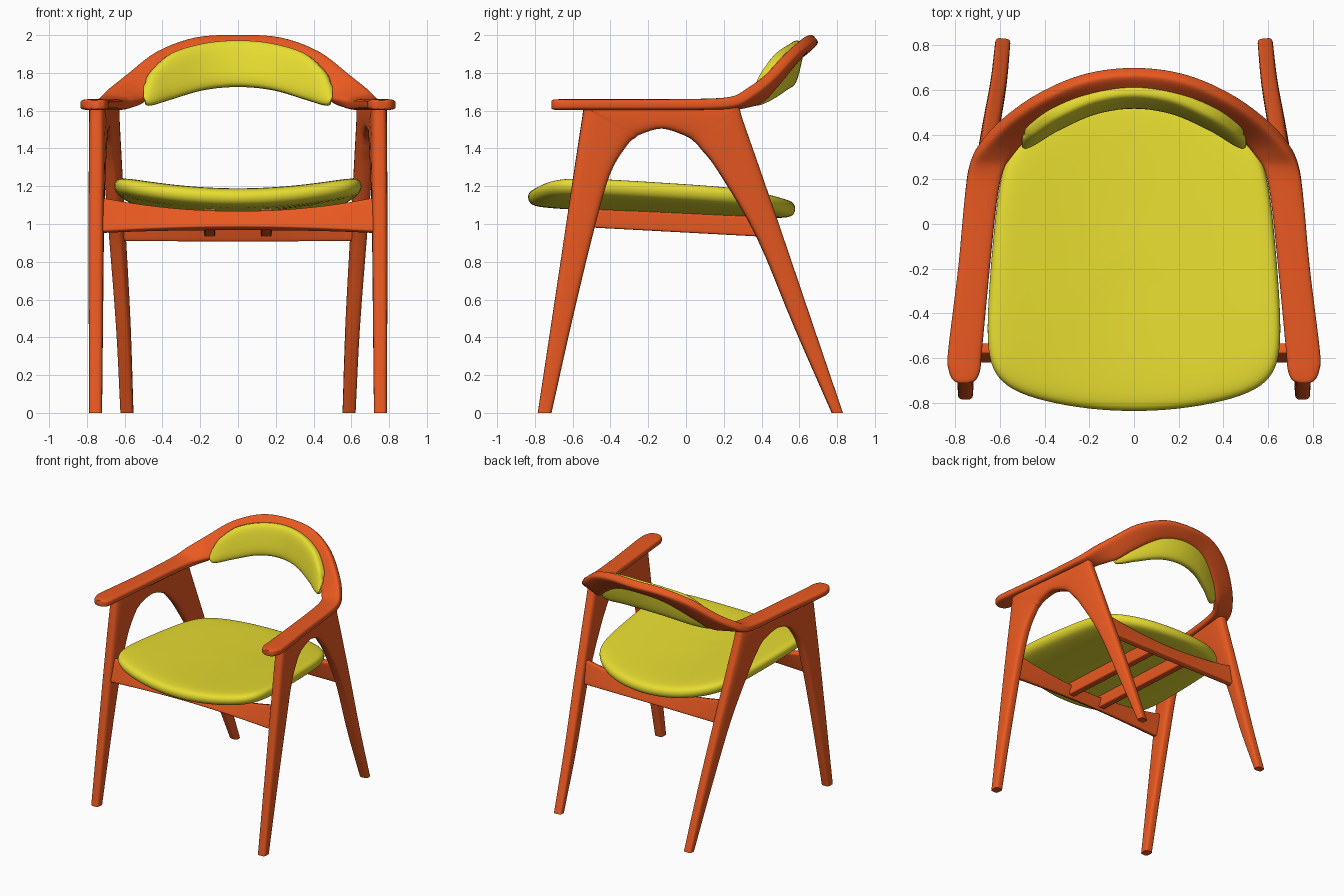
import bpy, bmesh, math
from mathutils import Vector

if "Cube" in bpy.data.objects:
    bpy.data.objects.remove(bpy.data.objects["Cube"])


def material(name, rgb):
    m = bpy.data.materials.new(name)
    m.diffuse_color = (*rgb, 1)
    m.use_nodes = True
    m.node_tree.nodes["Principled BSDF"].inputs["Base Color"].default_value = m.diffuse_color
    return m


WOOD = material("orange_wood", (0.82, 0.10, 0.015))
FABRIC = material("yellow_fabric", (0.80, 0.72, 0.03))


def finish(name, bm, mat, angle=40):
    bmesh.ops.recalc_face_normals(bm, faces=bm.faces)
    me = bpy.data.meshes.new(name)
    bm.to_mesh(me)
    bm.free()
    ob = bpy.data.objects.new(name, me)
    bpy.context.collection.objects.link(ob)
    me.materials.append(mat)
    bpy.ops.object.select_all(action='DESELECT')
    ob.select_set(True)
    bpy.context.view_layer.objects.active = ob
    bpy.ops.object.shade_smooth_by_angle(angle=math.radians(angle))
    return ob


def smooth_path(rows, sub):
    """Catmull-Rom interpolation through rows of numbers."""
    out = []
    for i in range(len(rows) - 1):
        p1, p2 = rows[i], rows[i + 1]
        p0 = rows[i - 1] if i else [2 * a - b for a, b in zip(p1, p2)]
        p3 = rows[i + 2] if i + 2 < len(rows) else [2 * b - a for a, b in zip(p1, p2)]
        for k in range(sub):
            t = k / sub
            out.append([b + 0.5 * t * (c - a + t * (2 * a - 5 * b + 4 * c - d + t * (3 * (b - c) + d - a)))
                        for a, b, c, d in zip(p0, p1, p2, p3)])
    return out + [list(rows[-1])]


def loft(name, rows, mat, sub=4, power=0.5, n=24):
    """Rows are edge point a, edge point b, thickness; sections are rounded rectangles."""
    rows = smooth_path(rows, sub)
    A = [Vector(r[0:3]) for r in rows]
    B = [Vector(r[3:6]) for r in rows]
    mid = [(a + b) / 2 for a, b in zip(A, B)]
    bm = bmesh.new()
    rings = []
    for i, r in enumerate(rows):
        tan = mid[min(i + 1, len(mid) - 1)] - mid[max(i - 1, 0)]
        half = (B[i] - A[i]) / 2
        nor = tan.cross(half).normalized() * r[6] / 2
        ring = []
        for k in range(n):
            t = 2 * math.pi * (k + 0.5) / n
            c, s = math.cos(t), math.sin(t)
            c = math.copysign(abs(c) ** power, c)
            s = math.copysign(abs(s) ** power, s)
            p = mid[i] + half * c + nor * s
            p.z = max(p.z, 0)
            ring.append(bm.verts.new(p))
        rings.append(ring)
    for u, v in zip(rings, rings[1:]):
        for k in range(n):
            bm.faces.new((u[k], u[k - 1], v[k - 1], v[k]))
    bm.faces.new(rings[0])
    bm.faces.new(rings[-1])
    return finish(name, bm, mat)


def mirrored(rows):
    """Continue a right-hand path through x = 0 to the left side."""
    return rows + [(-r[0], r[1], r[2], -r[3], r[4], r[5], r[6]) for r in reversed(rows[:-1])]


# Side frames: front leg, arch and splayed back leg in one piece
def side_x(y):
    pts = [(-0.9, 0.756), (-0.5, 0.75), (0.3, 0.662), (0.45, 0.638), (0.6, 0.608), (0.9, 0.578)]
    for (y0, x0), (y1, x1) in zip(pts, pts[1:]):
        if y <= y1:
            return x0 + (x1 - x0) * (y - y0) / (y1 - y0)


profile = [  # outer y, z, inner y, z, thickness
    (-.785, 0, -.712, 0, .068), (-.705, .53, -.60, .5, .076), (-.63, 1.03, -.485, .976, .082),
    (-.585, 1.33, -.40, 1.27, .086), (-.548, 1.57, -.31, 1.42, .088), (-.54, 1.62, -.27, 1.455, .088),
    (-.50, 1.63, -.24, 1.475, .088), (-.127, 1.63, -.127, 1.505, .088), (.24, 1.63, 0, 1.465, .088),
    (.28, 1.615, .05, 1.43, .088), (.30, 1.55, .085, 1.39, .088), (.387, 1.30, .17, 1.28, .086),
    (.50, .97, .375, .93, .08), (.67, .47, .575, .45, .074), (.83, 0, .772, 0, .068)]
frame = loft("side_frames", [(side_x(a), a, b, side_x(c), c, d, t) for a, b, c, d, t in profile],
             WOOD, power=0.55)
frame.modifiers.new("mirror", 'MIRROR')

# Armrests sweeping up into the back rail
arm = [(.735, -.712, 1.632, .785, -.712, 1.632, .045), (.705, -.695, 1.632, .812, -.695, 1.632, .055),
       (.687, -.65, 1.632, .83, -.65, 1.632, .058), (.68, -.57, 1.632, .832, -.57, 1.632, .058),
       (.645, -.2, 1.632, .787, -.2, 1.632, .058), (.613, .1, 1.632, .757, .12, 1.635, .06),
       (.585, .24, 1.632, .735, .26, 1.65, .065), (.55, .31, 1.635, .69, .345, 1.70, .07),
       (.49, .385, 1.655, .59, .45, 1.785, .07), (.385, .465, 1.745, .43, .565, 1.905, .07),
       (.21, .55, 1.86, .225, .655, 1.975, .07), (0, .59, 1.90, 0, .685, 1.985, .07)]
loft("armrests_and_back_rail", mirrored(arm), WOOD, sub=5, power=0.5)

# Back cushion, curved along the rail
pad = []
for x, lo, hi, t in [(.492, 1.67, 1.71, .02), (.485, 1.635, 1.765, .05), (.45, 1.63, 1.82, .07),
                     (.35, 1.66, 1.905, .08), (.18, 1.71, 1.955, .08), (0, 1.727, 1.97, .08)]:
    y = -0.82 * x * x
    pad.append((x, .542 + y, lo, x, .598 + y, hi, t))
loft("back_cushion", mirrored(pad), FABRIC, sub=5, power=0.62)

# Seat cushion: stacked rings of one outline, dished and tilted
outline = [(0, -.84), (.2, -.83), (.4, -.795), (.55, -.745), (.635, -.665), (.66, -.53), (.65, -.3),
           (.625, 0), (.598, .22), (.545, .36), (.42, .475), (.25, .555), (0, .59)]
outline += [(-x, y) for x, y in outline[-2:0:-1]]


def seat_point(x, y, dz):
    return (x, y, 1.10 - 0.045 * y + 0.07 * (x / 0.62) ** 2 + dz)


bm = bmesh.new()
rings = []
for s, dz in [(.3, -.052), (.65, -.052), (.92, -.05), (.985, -.035), (1.005, 0),
              (.99, .035), (.93, .055), (.65, .058), (.3, .058)]:
    rings.append([bm.verts.new(seat_point(x * s, -.1 + (y + .1) * s, dz)) for x, y in outline])
for u, v in zip(rings, rings[1:]):
    for k in range(len(u)):
        bm.faces.new((u[k - 1], u[k], v[k], v[k - 1]))
for ring, dz in ((rings[0], -.052), (rings[-1], .058)):
    pole = bm.verts.new(seat_point(0, -.1, dz))
    for k in range(len(ring)):
        bm.faces.new((ring[k - 1], ring[k], pole))
seat = finish("seat_cushion", bm, FABRIC, 180)
seat.modifiers.new("subdivision", 'SUBSURF').levels = 2
seat.modifiers["subdivision"].render_levels = 2

# Front and back seat rails, tilted with the legs and hollowed to the cushion
front, back = [], []
for x in (1, .75, .5, .25, 0):
    front.append((.72 * x, -.60, .976 - .02 * x * x, .72 * x, -.555, 1.06 + .075 * x * x, .05))
    back.append((.63 * x, .445, .913, .63 * x, .405, 1.03 + .065 * x * x, .05))
loft("front_seat_rail", mirrored(front), WOOD, sub=3, power=0.25)
loft("back_seat_rail", mirrored(back), WOOD, sub=3, power=0.25)

# Two bearers under the seat, running front to back
for side in (-1, 1):
    x = .15 * side
    loft("seat_bearer_" + ("left" if side < 0 else "right"),
         [(x, -.57, .985, x, -.57, 1.09, .06), (x, .42, .932, x, .42, 1.04, .06)],
         WOOD, sub=2, power=0.25)
